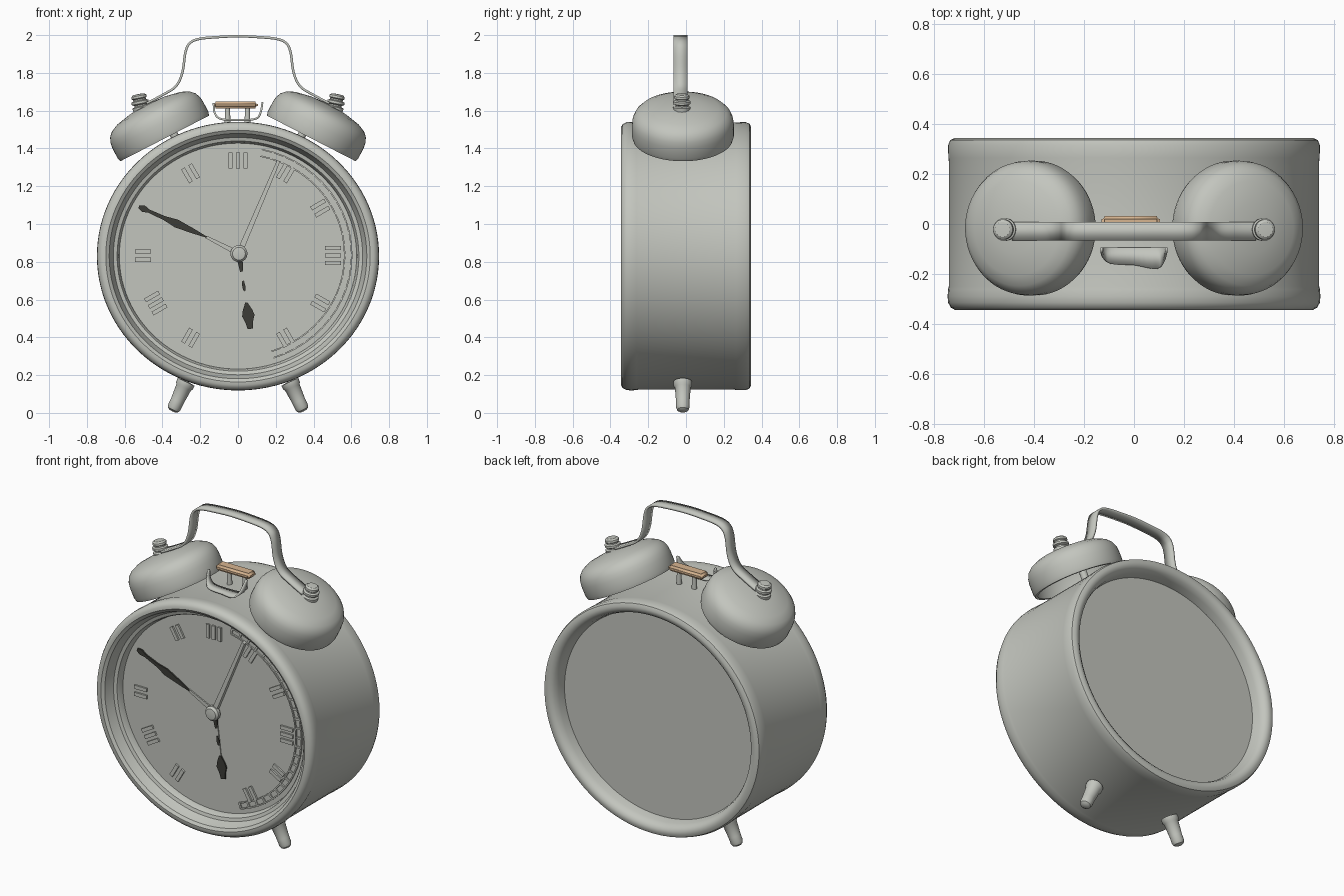
import bpy, bmesh, math
from mathutils import Vector, Matrix

if "Cube" in bpy.data.objects:
    bpy.data.objects.remove(bpy.data.objects["Cube"])


def material(name, rgb):
    m = bpy.data.materials.new(name)
    m.diffuse_color = (*rgb, 1)
    m.use_nodes = True
    m.node_tree.nodes["Principled BSDF"].inputs["Base Color"].default_value = m.diffuse_color
    return m


GREY = material("grey metal", (0.545, 0.56, 0.515))
DARK = material("dark hands", (0.045, 0.045, 0.038))
TAN = material("tan wood", (0.68, 0.46, 0.28))
DIAL_Y, DIAL_Z, BELL_Y = -0.232, 0.843, -0.0165


def finish(name, bm, mat, angle=35):
    bmesh.ops.recalc_face_normals(bm, faces=bm.faces)
    me = bpy.data.meshes.new(name)
    bm.to_mesh(me)
    bm.free()
    me.materials.append(mat)
    ob = bpy.data.objects.new(name, me)
    bpy.context.collection.objects.link(ob)
    bpy.ops.object.select_all(action='DESELECT')
    ob.select_set(True)
    bpy.context.view_layer.objects.active = ob
    bpy.ops.object.shade_smooth_by_angle(angle=math.radians(angle))
    return ob


def lathe(name, pts, origin, axis, mat=GREY, seg=48, squash=1.0):
    """Spin a (radius, height) profile around an axis."""
    bm = bmesh.new()
    vs = [bm.verts.new((r, 0, h)) for r, h in pts]
    es = [bm.edges.new(p) for p in zip(vs, vs[1:])]
    bmesh.ops.spin(bm, geom=vs + es, cent=(0, 0, 0), axis=(0, 0, 1),
                   angle=2 * math.pi, steps=seg, use_duplicate=False)
    bmesh.ops.remove_doubles(bm, verts=bm.verts, dist=1e-5)
    rot = Vector(axis).to_track_quat('Z', 'Y').to_matrix().to_4x4()
    bm.transform(Matrix.Translation(origin) @ Matrix.Diagonal((1, 1, squash, 1)) @ rot)
    return finish(name, bm, mat)


def rod(name, a, b, r0, r1, mat=GREY, seg=20):
    a, b = Vector(a), Vector(b)
    h = (b - a).length
    return lathe(name, [(0, 0), (r0, 0), (r1, h), (0, h)], a, b - a, mat, seg)


def smooth_path(pts, n=8):
    """Catmull-Rom through the points."""
    p = [Vector(q) for q in pts]
    p = [2 * p[0] - p[1]] + p + [2 * p[-1] - p[-2]]
    out = []
    for a, b, c, d in zip(p, p[1:], p[2:], p[3:]):
        for i in range(n):
            t = i / n
            out.append(0.5 * (2 * b + (c - a) * t + (2 * a - 5 * b + 4 * c - d) * t * t
                              + (3 * b - a - 3 * c + d) * t ** 3))
    return out + [p[-2]]


def ribbon(name, path, thickness):
    """Bent strap; each path point is (x, z, back y, front y)."""
    bm = bmesh.new()
    rows = [[bm.verts.new((p[0], y, p[1])) for y in (p[2], p[3])] for p in path]
    for a, b in zip(rows, rows[1:]):
        bm.faces.new((a[0], a[1], b[1], b[0]))
    ob = finish(name, bm, GREY, 50)
    mod = ob.modifiers.new("thickness", 'SOLIDIFY')
    mod.thickness, mod.offset = thickness, 0


def prism(bm, pts, y0, y1):
    """Extrude an x-z outline between two depths."""
    f = bm.faces.new([bm.verts.new((x, y0, z)) for x, z in pts])
    g = bmesh.ops.extrude_face_region(bm, geom=[f])
    for v in g["geom"]:
        if isinstance(v, bmesh.types.BMVert):
            v.co.y = y1


def strip(bm, start, end, half, height):
    """Tapered plate on the dial along a line; half lists (fraction, half width)."""
    s, e = Vector(start), Vector(end)
    d = e - s
    n = Vector((-d.y, d.x)).normalized()
    left = [s + d * t + n * w for t, w in half]
    right = [s + d * t - n * w for t, w in reversed(half)]
    prism(bm, left + right, DIAL_Y + 0.002, DIAL_Y - height)


# Case with rolled front and back rims and recessed plates
lathe("case", [
    (0, DIAL_Y), (0.628, DIAL_Y), (0.634, -0.262), (0.64, -0.272), (0.66, -0.278),
    (0.672, -0.305), (0.682, -0.333), (0.7, -0.345), (0.718, -0.344), (0.734, -0.335),
    (0.745, -0.315), (0.747, -0.29), (0.745, -0.262), (0.742, -0.25), (0.742, 0.25),
    (0.744, 0.265), (0.745, 0.315), (0.737, 0.336), (0.717, 0.345), (0.695, 0.342),
    (0.676, 0.328), (0.664, 0.30), (0.656, 0.255), (0, 0.255)],
    (0, 0, 0.83), (0, 1, 0), seg=112, squash=0.952)

# Minute track: two thin raised arcs and ticks on the right of the dial
bm = bmesh.new()
c = Vector((0, 0.835))
rim = [Vector((math.sin(i * math.pi / 30), 0.95 * math.cos(i * math.pi / 30))) for i in range(2, 28)]
for i, d in enumerate(rim):
    strip(bm, c + d * 0.565, c + d * 0.602, [(0, 0.006), (1, 0.006)], 0.007)
    if i:
        for r in (0.565, 0.602):
            strip(bm, c + rim[i - 1] * r, c + d * r, [(0, 0.004), (1, 0.004)], 0.009)
finish("minute_track", bm, GREY)

# Plain hour markers: groups of raised bars
bm = bmesh.new()
for hour in (0, 1, 2, 3, 4, 5, 7, 8, 9, 11):
    a = hour * math.pi / 6
    d = Vector((math.sin(a), math.cos(a)))
    side = Vector((d.y, -d.x))
    for o in ((-0.04, 0, 0.04) if hour in (0, 3, 8) else (-0.022, 0.022)):
        c = Vector((0, DIAL_Z - 0.01)) + side * o
        strip(bm, c + d * 0.46, c + d * 0.545, [(0, 0.011), (1, 0.011)], 0.011)
finish("hour_markers", bm, GREY)

# Hands
hub = Vector((0.005, DIAL_Z))
hour_tip = Vector((0.065, 0.445))
bm = bmesh.new()
strip(bm, (-0.165, 0.93), (-0.525, 1.092),
      [(0, 0.003), (0.2, 0.013), (0.45, 0.022), (0.62, 0.011), (0.85, 0.009), (0.93, 0.018), (1, 0.008)], 0.009)
finish("minute_hand", bm, DARK)
bm = bmesh.new()
strip(bm, hub.lerp(hour_tip, 0.65), hour_tip,
      [(0, 0.006), (0.3, 0.026), (0.5, 0.033), (0.75, 0.02), (1, 0.014)], 0.009)
strip(bm, hub.lerp(hour_tip, 0.1), hub.lerp(hour_tip, 0.24), [(0, 0.014), (1, 0.008)], 0.01)
strip(bm, hub.lerp(hour_tip, 0.36), hub.lerp(hour_tip, 0.5), [(0, 0.005), (0.6, 0.009), (1, 0.004)], 0.009)
finish("hour_hand", bm, DARK)
bm = bmesh.new()
strip(bm, hub, (-0.17, 0.932), [(0, 0.014), (1, 0.007)], 0.008)
strip(bm, hub, hub.lerp(hour_tip, 0.66), [(0, 0.012), (1, 0.005)], 0.006)
strip(bm, hub, (0.215, 1.335), [(0, 0.015), (1, 0.009)], 0.025)
finish("second_hand", bm, GREY)
lathe("hand_knob", [(0, 0), (0.036, 0), (0.045, 0.012), (0.045, 0.032), (0.034, 0.045), (0, 0.05)],
      (hub[0], DIAL_Y, DIAL_Z), (0, -1, 0), seg=24)

# Bells, screws, posts and feet on both sides
for s, side in ((-1, "left"), (1, "right")):
    axis = Vector((s * 0.457, 0, 0.889))
    base = Vector((s * 0.388, BELL_Y, 1.453))
    lathe(side + "_bell", [
        (0, 0.183), (0.1, 0.178), (0.18, 0.162), (0.225, 0.14), (0.244, 0.105), (0.248, 0),
        (0.264, 0), (0.27, 0.02), (0.27, 0.08), (0.266, 0.11), (0.254, 0.138), (0.232, 0.16),
        (0.19, 0.18), (0.1, 0.198), (0, 0.204)], base, axis, seg=64)
    lathe(side + "_screw", [
        (0, -0.02), (0.044, -0.02), (0.046, 0.014), (0.034, 0.019), (0.034, 0.026), (0.046, 0.032),
        (0.046, 0.045), (0.034, 0.05), (0.034, 0.057), (0.041, 0.062), (0.04, 0.074),
        (0.03, 0.082), (0, 0.084)],
        (s * 0.511, -0.022, 1.606), (s * 0.2, 0, 1), seg=24)
    rod(side + "_bell_post", (s * 0.41, BELL_Y, 1.63), (s * 0.315, BELL_Y, 1.42), 0.022, 0.022)
    lathe(side + "_foot", [
        (0, 0), (0.018, 0.001), (0.03, 0.009), (0.036, 0.025), (0.036, 0.06), (0.042, 0.14),
        (0.049, 0.15), (0.049, 0.172), (0, 0.178)],
        (s * 0.347, -0.017, 0.008), (-s * 0.42, 0, 0.9), seg=28)

# Strap handle
half = [(-0.485, 1.638), (-0.40, 1.683), (-0.33, 1.728), (-0.295, 1.80), (-0.278, 1.91),
        (-0.255, 1.957), (-0.205, 1.98), (-0.10, 1.99)]
pts = half + [(0, 1.994)] + [(-x, z) for x, z in reversed(half)]
ribbon("handle", [(p.x, p.y, 0.009, -0.066) for p in smooth_path(pts)], 0.013)

# Wooden hammer bar on two posts
bm = bmesh.new()
bmesh.ops.create_cube(bm, size=1)
bm.transform(Matrix.Translation((-0.013, -0.004, 1.63)) @ Matrix.Diagonal((0.236, 0.074, 0.036, 1)))
bmesh.ops.bevel(bm, geom=bm.edges[:], offset=0.012, segments=3, affect='EDGES')
finish("hammer_bar", bm, TAN, 60)
for x, n in ((-0.055, "left"), (0.05, "right")):
    rod(n + "_hammer_post", (x, -0.004, 1.51), (x, -0.004, 1.618), 0.017, 0.012)

# Bent strap bracket in front of the hammer bar, tapering to its raised ends
pts = [(-0.13, 1.64, -0.11), (-0.122, 1.585, -0.135), (-0.09, 1.556, -0.16), (0, 1.55, -0.165),
       (0.09, 1.556, -0.18), (0.118, 1.585, -0.15), (0.13, 1.645, -0.11)]
ribbon("bracket", [(p.x, p.y, -0.095, p.z) for p in smooth_path(pts, 5)], 0.01)
